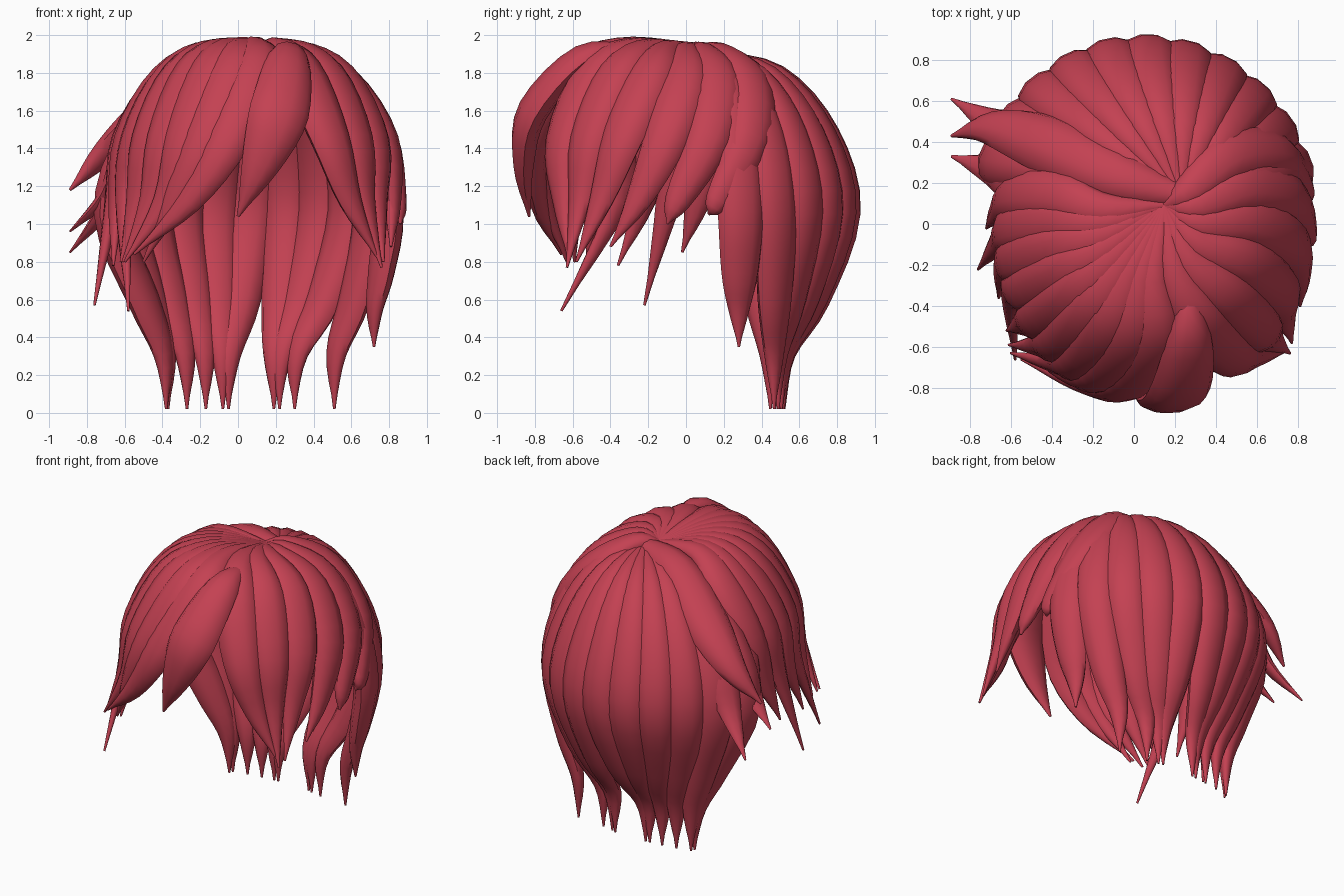
import bpy, bmesh, math
from mathutils import Vector
from mathutils.geometry import interpolate_bezier

if "Cube" in bpy.data.objects:
    bpy.data.objects.remove(bpy.data.objects["Cube"])

red = bpy.data.materials.new("red_hair")
red.diffuse_color = (0.55, 0.053, 0.085, 1)
red.use_nodes = True
red.node_tree.nodes["Principled BSDF"].inputs["Base Color"].default_value = red.diffuse_color

SIDES = 10


def spline(pts, steps=4):
    """Smooth path through the given points."""
    p = [Vector(q) for q in pts]
    p = [2 * p[0] - p[1]] + p + [2 * p[-1] - p[-2]]
    out = []
    for i in range(1, len(p) - 2):
        a, b = p[i], p[i + 1]
        h1, h2 = a + (b - p[i - 1]) / 6, b - (p[i + 2] - a) / 6
        out += interpolate_bezier(a, h1, h2, b, steps + 1)[:-1]
    return out + [p[-2]]


def lock(name, pts, width, thick=0.065, root=0.35, taper=0.5, power=1.5, full=0.45):
    """Tapered strand with an oval section that faces away from the head."""
    path = spline(pts)
    n = len(path) - 1
    bm = bmesh.new()
    rings = []
    for i, c in enumerate(path):
        t = i / n
        tan = (path[min(i + 1, n)] - path[max(i - 1, 0)]).normalized()
        out = c - Vector((0.05, 0, min(c.z, 1.15)))
        out = (out - tan * out.dot(tan)).normalized()
        side = tan.cross(out)
        grow = root + (1 - root) * math.sin(min(1, t / full) * math.pi / 2)
        fall = 1 - max(0, (t - taper) / (1 - taper)) ** power
        w = width * max(0.05, grow * fall)
        h = thick * max(0.08, grow ** 0.5 * fall ** 0.8)
        ring = []
        for k in range(SIDES):
            a = 2 * math.pi * k / SIDES
            ring.append(bm.verts.new(c + side * w * math.cos(a) + out * h * math.sin(a)))
        rings.append(ring)
    for r, s in zip(rings, rings[1:]):
        for k in range(SIDES):
            j = (k + 1) % SIDES
            bm.faces.new((r[k], r[j], s[j], s[k]))
    bm.faces.new(rings[0])
    bm.faces.new(rings[-1])
    bmesh.ops.recalc_face_normals(bm, faces=bm.faces)
    me = bpy.data.meshes.new(name)
    bm.to_mesh(me)
    bm.free()
    me.materials.append(red)
    ob = bpy.data.objects.new(name, me)
    bpy.context.collection.objects.link(ob)
    bpy.context.view_layer.objects.active = ob
    ob.select_set(True)
    bpy.ops.object.shade_smooth_by_angle(angle=math.radians(50))
    ob.select_set(False)


# Back locks: fan from the crown, bulge outwards, then gather at the nape
crown = Vector((0.23, 0.12, 1.89))
tip_x = [-0.38, -0.37, -0.27, -0.17, -0.08, -0.05, 0.19, 0.22, 0.30, 0.51, 0.72]
for i, tx in enumerate(tip_x):
    a = math.radians(157 - 13.7 * i)
    o = Vector((0.05 + 0.79 * math.cos(a), 0.85 * math.sin(a), 1.06))
    last = i == len(tip_x) - 1
    tip = Vector((tx, 0.28 if last else 0.40 + 0.12 * math.sin(a), 0.35 if last else 0.02))
    drop = o.z - tip.z
    pull = 0.46 + 0.14 * max(0, -math.cos(a))

    def at(p, q, f, z):
        v = p.lerp(q, f)
        return (v.x, v.y, z)
    lock(f"back_lock_{i + 1}", [
        crown, at(crown, o, 0.5, 1.78), at(crown, o, 0.85, 1.47), o,
        at(o, tip, pull, tip.z + drop * 0.56), at(o, tip, 0.95, tip.z + drop * 0.28), tip],
        0.135, 0.08, 0.15, 0.42, 1.8)


# Fringe and side locks: start direction, low direction (degrees), tip
def dome(az, r, z):
    a = math.radians(az)
    c = math.cos(a)
    return (0.08 + (0.88 if c > 0 else 0.85) * r * c, r * math.sin(a), z)


fringe = [
    (272, 243, (-0.55, -0.66, 0.84)),
    (258, 236, (-0.50, -0.63, 0.80)),
    (244, 231, (-0.60, -0.63, 0.80)),
    (231, 223, (-0.61, -0.59, 0.80)),
    (218, 214, (-0.62, -0.52, 0.80)),
    (205, 204, (-0.58, -0.66, 0.54)),
    (192, 195, (-0.66, -0.36, 0.78)),
    (179, 186, (-0.76, -0.22, 0.57)),
    (166, 176, (-0.72, -0.02, 0.85)),
    (300, 312, (0.74, -0.62, 0.82)),
    (320, 320, (0.76, -0.63, 0.77)),
    (340, 329, (0.77, -0.58, 0.80)),
    (0, -17, (0.81, -0.40, 0.88)),
    (18, -3, (0.86, -0.10, 1.00)),
    (36, 11, (0.83, 0.12, 1.05)),
]
for i, (a0, a1, tip) in enumerate(fringe):
    front = max(0, -math.sin(math.radians(a0)))
    lock(f"fringe_lock_{i + 1}", [
        (0.15, 0.09, 1.89), dome(a0, 0.28, 1.90 + 0.03 * front),
        dome(a0, 0.56, 1.76 + 0.07 * front),
        dome(a0 + (a1 - a0) * 0.45, 0.80, 1.45), dome(a1, 0.875, 1.12), tip],
        0.14, 0.08, 0.2, 0.45, 1.5, 0.55)

# Loose lock hanging over the forehead
lock("forehead_lock", [(0.26, -0.28, 1.92), (0.27, -0.55, 1.88), (0.22, -0.81, 1.60),
                       (0.12, -0.86, 1.32), (0.00, -0.83, 1.04)], 0.16, 0.08, 0.08, 0.5,
     1.5, 0.55)

# Large lock swept over the crown to the left, with two flicks beneath it
lock("swept_lock", [(0.25, 0.13, 1.88), (-0.10, 0.24, 1.84), (-0.45, 0.40, 1.60),
                    (-0.70, 0.47, 1.38), (-0.89, 0.43, 1.18)], 0.15, 0.09, 0.4, 0.45)
lock("back_flick", [(0.10, 0.16, 1.84), (-0.30, 0.36, 1.66), (-0.56, 0.45, 1.35),
                    (-0.70, 0.50, 1.08), (-0.89, 0.61, 0.85)], 0.13, 0.06, 0.3, 0.4)
lock("side_flick", [(0.12, 0.13, 1.85), (-0.32, 0.20, 1.68), (-0.58, 0.24, 1.40),
                    (-0.70, 0.27, 1.15), (-0.89, 0.33, 0.96)], 0.14, 0.06, 0.4, 0.4)
